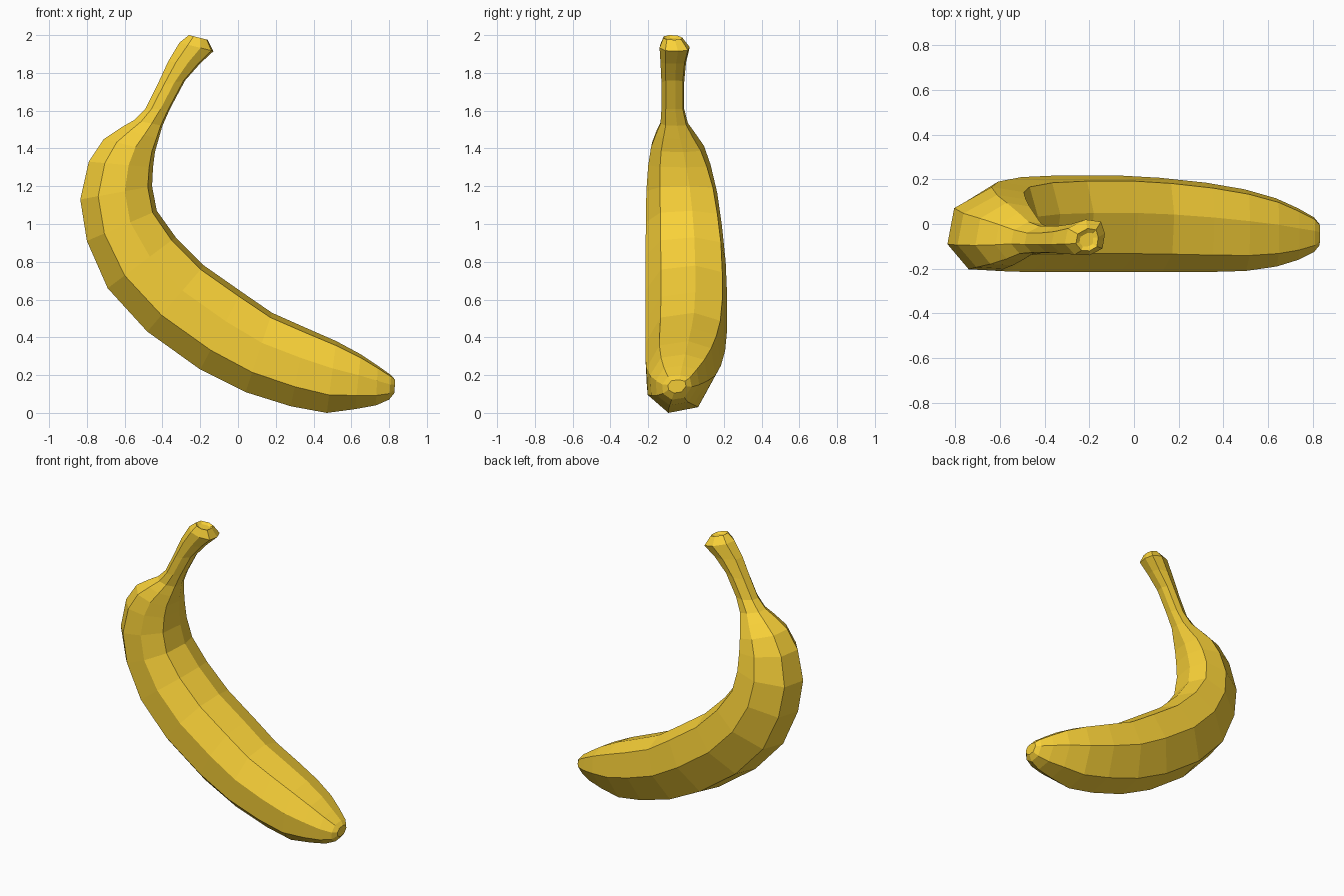
import bpy, bmesh

# Unit cross-section: (0 = inside of the bend, 1 = outside; 0 = front, 1 = back)
SECTION = [(1.0, .32), (.75, .02), (.38, 0), (.06, .19), (0, .61),
           (.10, .94), (.48, 1.0), (.92, .75)]

# Rings from stem to tip: outer x, outer z, inner x, inner z, front y, back y
RINGS = [
    (-.26, 2.00, -.16, 1.975, -.12, -.02),
    (-.31, 1.96, -.13, 1.915, -.14, .02),
    (-.37, 1.86, -.20, 1.85, -.135, .0),
    (-.43, 1.73, -.28, 1.76, -.13, -.01),
    (-.49, 1.61, -.36, 1.61, -.13, -.01),
    (-.55, 1.55, -.40, 1.52, -.135, .01),
    (-.62, 1.51, -.42, 1.45, -.16, .05),
    (-.71, 1.45, -.44, 1.38, -.185, .095),
    (-.79, 1.33, -.45, 1.30, -.20, .13),
    (-.835, 1.13, -.455, 1.20, -.21, .165),
    (-.80, .91, -.43, 1.07, -.212, .19),
    (-.69, .66, -.33, .93, -.215, .21),
    (-.48, .43, -.18, .78, -.215, .218),
    (-.20, .23, .02, .64, -.215, .218),
    (.04, .11, .18, .53, -.215, .207),
    (.28, .035, .36, .45, -.215, .185),
    (.47, .0, .52, .38, -.21, .155),
    (.62, .02, .65, .31, -.19, .115),
    (.73, .04, .74, .25, -.16, .07),
    (.80, .07, .81, .20, -.125, .03),
    (.828, .105, .832, .175, -.095, .0),
]

# Banana skin lofted through the rings
bm = bmesh.new()
loops = []
for ox, oz, ix, iz, y0, y1 in RINGS:
    loops.append([bm.verts.new((ix + (ox - ix) * u, y0 + (y1 - y0) * v, iz + (oz - iz) * u))
                  for u, v in SECTION])
n = len(SECTION)
for a, b in zip(loops, loops[1:]):
    for i in range(n):
        j = (i + 1) % n
        bm.faces.new((a[i], a[j], b[j], b[i]))
stem_end = bm.faces.new(loops[0])
bm.faces.new(loops[-1])
bmesh.ops.recalc_face_normals(bm, faces=bm.faces)

# Shallow dent in the cut stem end
bmesh.ops.inset_region(bm, faces=[stem_end], thickness=.02, depth=-.012)

mesh = bpy.data.meshes.new("banana")
bm.to_mesh(mesh)
bm.free()
banana = bpy.data.objects.new("banana", mesh)
bpy.context.collection.objects.link(banana)

# Yellow skin
skin = bpy.data.materials.new("yellow_skin")
skin.diffuse_color = (.95, .64, .04, 1)
mesh.materials.append(skin)
